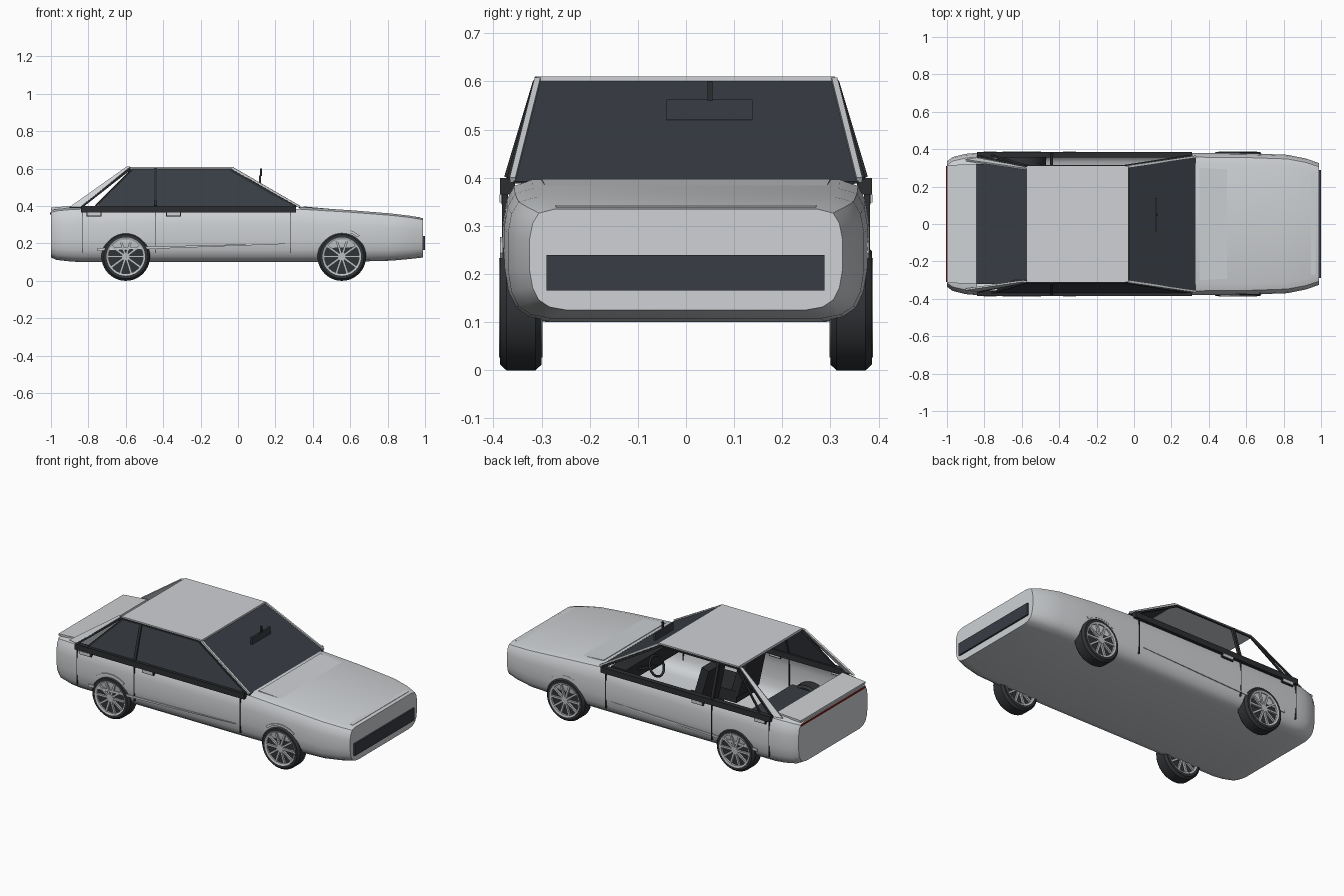
import bpy, bmesh, math
from mathutils import Vector, Matrix

if "Cube" in bpy.data.objects:
    bpy.data.objects.remove(bpy.data.objects["Cube"])


def material(name, rgb):
    m = bpy.data.materials.new(name)
    m.use_nodes = True
    m.diffuse_color = (*rgb, 1)
    m.node_tree.nodes["Principled BSDF"].inputs["Base Color"].default_value = (*rgb, 1)
    return m


SILVER = material("silver paint", (0.62, 0.64, 0.66))
GLASS = material("dark glass", (0.04, 0.047, 0.058))
BLACK = material("black trim", (0.025, 0.027, 0.03))
RUBBER = material("tyre rubber", (0.03, 0.033, 0.037))
ALLOY = material("wheel alloy", (0.5, 0.52, 0.53))
RED = material("tail light red", (0.25, 0.01, 0.01))


def finish(name, bm, mat, smooth=False):
    bmesh.ops.recalc_face_normals(bm, faces=bm.faces)
    mesh = bpy.data.meshes.new(name)
    bm.to_mesh(mesh)
    bm.free()
    ob = bpy.data.objects.new(name, mesh)
    bpy.context.collection.objects.link(ob)
    mesh.materials.append(mat)
    if smooth:
        bpy.ops.object.select_all(action="DESELECT")
        ob.select_set(True)
        bpy.context.view_layer.objects.active = ob
        bpy.ops.object.shade_smooth_by_angle(angle=math.radians(35))
    return ob


def box(name, x, y, z, mat):
    """Box from three (low, high) ranges."""
    bm = bmesh.new()
    lo, hi = Vector((x[0], y[0], z[0])), Vector((x[1], y[1], z[1]))
    mid = Matrix.Translation((lo + hi) / 2) @ Matrix.Diagonal((*(hi - lo), 1))
    bmesh.ops.create_cube(bm, size=1, matrix=mid)
    return finish(name, bm, mat)


def panel(name, corners, thick, mat):
    """Flat polygon given thickness along its normal."""
    bm = bmesh.new()
    face = bm.faces.new([bm.verts.new(c) for c in corners])
    face.normal_update()
    shift = face.normal * thick
    geo = bmesh.ops.extrude_face_region(bm, geom=[face], use_keep_orig=True)["geom"]
    bmesh.ops.translate(bm, vec=shift, verts=[v for v in geo if isinstance(v, bmesh.types.BMVert)])
    return finish(name, bm, mat)


def bar(name, p, q, width, mat):
    """Square bar between two points."""
    p, q = Vector(p), Vector(q)
    bm = bmesh.new()
    turn = (q - p).to_track_quat("Z", "Y").to_matrix().to_4x4()
    size = Matrix.Diagonal((width, width, (q - p).length, 1))
    bmesh.ops.create_cube(bm, size=1, matrix=Matrix.Translation((p + q) / 2) @ turn @ size)
    return finish(name, bm, mat)


def lathe(name, profile, centre, mat, steps=40):
    """Closed (radius, y) profile turned about a y axis."""
    bm = bmesh.new()
    rings = []
    for i in range(steps):
        a = math.tau * i / steps
        rings.append([bm.verts.new((centre[0] + r * math.cos(a), centre[1] + y,
                                    centre[2] + r * math.sin(a))) for r, y in profile])
    n = len(profile)
    for i in range(steps):
        a, b = rings[i], rings[(i + 1) % steps]
        for j in range(n):
            k = (j + 1) % n
            bm.faces.new((a[j], a[k], b[k], b[j]))
    return finish(name, bm, mat, True)


# Body shell: one rounded section lofted along x, open over the cabin
REAR, COWL = -0.84, 0.33
section = [(0, 0), (.76, 0), (.87, .03), (.94, .1), (.98, .22), (1, .4), (1, .7),
           (.98, .86), (.94, .96), (.84, 1), (0, 1)]
stations = [(-1, .335, .125, .375), (-.97, .358, .112, .385), (-.9, .375, .104, .392),
            (REAR, .38, .1, .395), (-.3, .38, .1, .395), (COWL, .38, .1, .395),
            (.6, .378, .102, .378), (.82, .37, .108, .36), (.92, .35, .117, .348),
            (.99, .325, .125, .335)]
bm = bmesh.new()
loops = []
for x, w, z0, z1 in stations:
    half = [(w * u, z0 + (z1 - z0) * v) for u, v in section]
    ring = half + [(-y, z) for y, z in reversed(half[1:-1])]
    loops.append([bm.verts.new((x, y, z)) for y, z in ring])
count = len(loops[0])
for a, b in zip(loops, loops[1:]):
    for j in range(count):
        k = (j + 1) % count
        bm.faces.new((a[j], a[k], b[k], b[j]))
bm.faces.new(loops[0])
bm.faces.new(loops[-1])
bmesh.ops.recalc_face_normals(bm, faces=bm.faces)
cabin = [f for f in bm.faces if REAR < f.calc_center_median().x < COWL
         and f.calc_center_median().z > .38]
bmesh.ops.delete(bm, geom=cabin, context="FACES")
finish("body_shell", bm, SILVER, True)

# Deck, grille, tail strip and hood seam
panel("rear_deck", [(-1, -.315, .38), (REAR, -.32, .392), (REAR, .32, .392), (-1, .315, .38)], .012, SILVER)
box("grille", (.988, 1), (-.29, .288), (.166, .24), GLASS)
box("tail_light_strip", (-1.004, -.998), (-.31, .31), (.356, .366), RED)
panel("hood", [(.35, -.3, .394), (.97, -.27, .337), (.97, .27, .337), (.35, .3, .394)], .004, SILVER)

# Roof and windscreen
box("roof", (-.575, -.03), (-.31, .31), (.596, .61), SILVER)
panel("windscreen", [(COWL, -.358, .388), (COWL, .358, .388), (-.03, .305, .597), (-.03, -.305, .597)], .005, GLASS)
panel("side_window", [(.31, -.366, .4), (-.035, -.307, .6), (-.56, -.307, .6), (-.75, -.366, .4)], .004, GLASS)

for s, side in ((1, "left"), (-1, "right")):
    def at(x, y, z):
        return (x, s * y, z)

    # Belt trim, pillars and window frame
    box(side + "_belt_trim", (REAR, .31), sorted((s * .355, s * .386)), (.365, .4), BLACK)
    bar(side + "_front_pillar", at(COWL, .36, .395), at(-.03, .308, .603), .012, SILVER)
    bar(side + "_front_frame", at(.31, .366, .395), at(-.045, .311, .597), .012, BLACK)
    bar(side + "_roof_frame", at(-.045, .31, .597), at(-.57, .31, .597), .01, BLACK)
    bar(side + "_middle_pillar", at(-.44, .37, .4), at(-.44, .31, .6), .016, BLACK)
    bar(side + "_rear_frame", at(-.76, .366, .4), at(-.565, .31, .597), .01, BLACK)
    bar(side + "_rear_strip", at(-.83, .362, .4), at(-.575, .308, .6), .01, BLACK)
    panel(side + "_rear_pillar", [at(-.9, .345, .39), at(-.84, .355, .39),
                                  at(-.575, .305, .606), at(-.595, .3, .606)], .01, SILVER)

    # Door seams, handles and crease
    for x in (-.83, -.44, .28):
        box(side + "_door_seam", (x - .002, x + .002), sorted((s * .37, s * .382)), (.15, .37), BLACK)
    for x in (-.77, -.345):
        box(side + "_handle_recess", (x - .04, x + .04), sorted((s * .37, s * .383)), (.344, .366), BLACK)
        box(side + "_handle", (x - .035, x + .035), sorted((s * .37, s * .387)), (.349, .365), SILVER)
    panel(side + "_crease", [at(-.75, .38, .16), at(.25, .38, .197), at(.25, .38, .201), at(-.75, .38, .176)], .005, SILVER)

    # Wheels with ten spokes, and arch lips
    for x, end in ((-.6, "rear"), (.555, "front")):
        name = side + "_" + end
        c = at(x, .343, .13)
        lathe(name + "_tyre", [(.1, -.043), (.118, -.043), (.13, -.03), (.13, .03),
                               (.118, .043), (.1, .043)], c, RUBBER)
        lathe(name + "_rim", [(.092, -.04), (.103, -.045), (.103, .045), (.092, .042)], c, ALLOY)
        lathe(name + "_hub", [(.001, -.044), (.022, -.044), (.022, .044), (.001, .044)], c, ALLOY, 20)
        lathe(name + "_backing", [(.001, -.03), (.096, -.03), (.096, .03), (.001, .03)], c, RUBBER)
        for i in range(10):
            a = math.tau * i / 10
            d = Vector((math.cos(a), 0, math.sin(a)))
            for face in (-.037, .037):
                mid = Vector(c) + Vector((0, face, 0))
                bar(name + "_spoke", mid + d * .015, mid + d * .096, .012, ALLOY)
        arc = [(r, math.radians(g)) for r, gs in ((.148, range(50, 131, 16)), (.134, range(130, 49, -16))) for g in gs]
        panel(name + "_arch_lip", [at(x + r * math.cos(a), .38, .13 + r * math.sin(a)) for r, a in arc], .006, SILVER)

    # Front seats
    box(side + "_seat_cushion", (-.3, -.08), sorted((s * .06, s * .27)), (.17, .24), BLACK)
    panel(side + "_seat_back", [at(-.26, .06, .22), at(-.26, .27, .22), at(-.33, .25, .49), at(-.33, .08, .49)], .05, BLACK)

# Interior: rear bench, dashboard, steering wheel, mirror
box("rear_bench", (-.86, -.5), (-.32, .32), (.18, .24), GLASS)
box("dashboard", (.2, .3), (-.3, .3), (.29, .375), BLACK)
wheel_at = (.08, .17, .385)
bpy.ops.mesh.primitive_torus_add(location=wheel_at, rotation=(0, math.radians(-65), 0),
                                 major_radius=.06, minor_radius=.007, major_segments=24, minor_segments=8)
steering = bpy.context.object
steering.name = "steering_wheel"
steering.data.materials.append(BLACK)
bpy.ops.object.shade_smooth()
bar("steering_column", wheel_at, (.22, .17, .33), .015, BLACK)
bar("steering_spoke", (.08, .112, .385), (.08, .228, .385), .01, BLACK)
box("mirror", (.112, .124), (-.04, .138), (.52, .563), GLASS)
box("mirror_stem", (.118, .128), (.045, .055), (.56, .6), BLACK)
